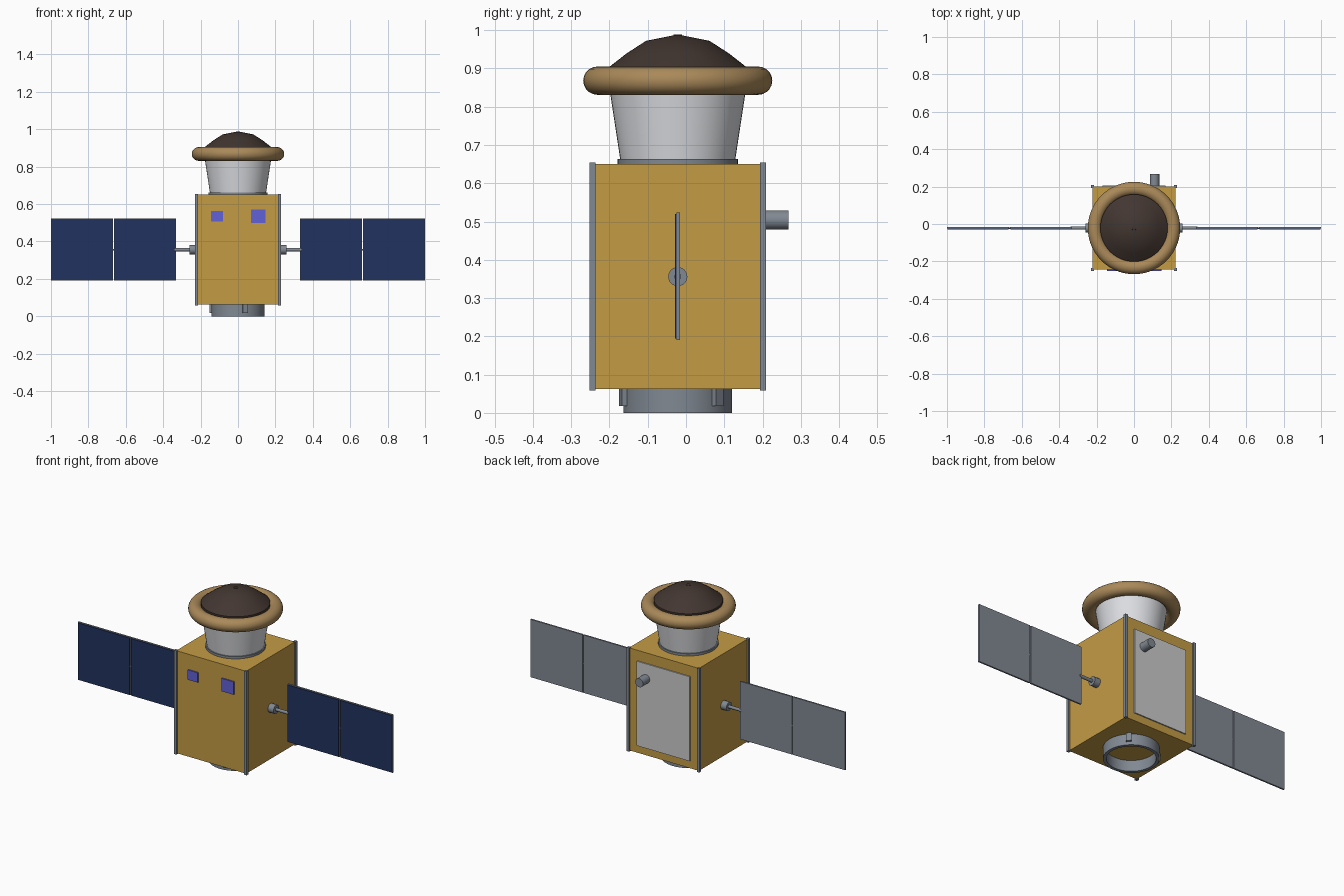
import bpy, math
from math import sin, cos, pi

if "Cube" in bpy.data.objects:
    bpy.data.objects.remove(bpy.data.objects["Cube"])

CY = -0.0215  # y of the main axis


def mat(name, r, g, b):
    m = bpy.data.materials.new(name)
    m.diffuse_color = (r, g, b, 1)
    m.use_nodes = True
    m.node_tree.nodes["Principled BSDF"].inputs["Base Color"].default_value = m.diffuse_color
    return m


GOLD = mat("gold_foil", 0.55, 0.33, 0.06)
STEEL = mat("steel", 0.22, 0.25, 0.29)
WHITE = mat("white_shell", 0.72, 0.73, 0.76)
TAN = mat("tan_fabric", 0.40, 0.25, 0.10)
BROWN = mat("brown_shield", 0.055, 0.037, 0.03)
NAVY = mat("solar_cells", 0.015, 0.032, 0.115)
VIOLET = mat("sensor_glass", 0.12, 0.12, 0.68)
RADIATOR = mat("radiator_grey", 0.6, 0.6, 0.6)


def finish(name, m, smooth=False):
    o = bpy.context.object
    o.name = name
    o.data.materials.append(m)
    if smooth:
        bpy.ops.object.shade_smooth_by_angle(angle=math.radians(35))
    return o


def box(name, lo, hi, m):
    bpy.ops.mesh.primitive_cube_add(size=1, location=[(a + b) / 2 for a, b in zip(lo, hi)])
    o = finish(name, m)
    o.scale = [b - a for a, b in zip(lo, hi)]
    return o


def rod(name, loc, r, length, rot, m):
    bpy.ops.mesh.primitive_cylinder_add(vertices=24, radius=r, depth=length, location=loc, rotation=rot)
    return finish(name, m, True)


def lathe(name, profile, m, closed=False, n=48):
    """Spin (radius, z) points about the main axis; end points get caps unless closed."""
    k = len(profile)
    verts = [(r * cos(2 * pi * i / n), r * sin(2 * pi * i / n), z) for i in range(n) for r, z in profile]
    faces = []
    for i in range(n):
        a, b = i * k, (i + 1) % n * k
        for j in range(k if closed else k - 1):
            j2 = (j + 1) % k
            faces.append((a + j, b + j, b + j2, a + j2))
    if not closed:
        faces.append([i * k for i in reversed(range(n))])
        faces.append([i * k + k - 1 for i in range(n)])
    me = bpy.data.meshes.new(name)
    me.from_pydata(verts, [], faces)
    o = bpy.data.objects.new(name, me)
    bpy.context.collection.objects.link(o)
    o.location.y = CY
    bpy.context.view_layer.objects.active = o
    bpy.ops.object.select_all(action='DESELECT')
    o.select_set(True)
    return finish(name, m, True)


# Bus body and corner posts
H = 0.222
box("body", (-H, CY - H, 0.062), (H, CY + H, 0.65), GOLD)
for sx in (-1, 1):
    for sy in (-1, 1):
        x, y, w = sx * 0.223, CY + sy * 0.223, 0.008
        box("corner_post", (x - w, y - w, 0.058), (x + w, y + w, 0.654), STEEL)

# Open adapter ring with three clamps
lathe("adapter_ring", [(0.142, 0), (0.142, 0.064), (0.125, 0.064), (0.125, 0)], STEEL, closed=True)
for deg in (45, 165, 285):
    a = math.radians(deg)
    x, y = 0.147 * cos(a), CY + 0.147 * sin(a)
    clamp = box("ring_clamp", (x - 0.008, y - 0.014, 0.018), (x + 0.008, y + 0.014, 0.064), STEEL)
    clamp.rotation_euler.z = a

# Upper module: flange, flared shell, inflated ring and heat shield dome
lathe("flange", [(0.157, 0.648), (0.157, 0.663)], STEEL)
lathe("flared_shell", [(0.150, 0.66), (0.182, 0.87)], WHITE)
bpy.ops.mesh.primitive_torus_add(location=(0, CY, 0.868), major_radius=0.21, minor_radius=0.037,
                                 major_segments=56, minor_segments=20)
finish("inflated_ring", TAN, True)
lathe("shield_dome", [(0.18, 0.868), (0.18, 0.903), (0.134, 0.939), (0.083, 0.972), (0.013, 0.986)], BROWN)
lathe("dome_cap", [(0.013, 0.98), (0.011, 0.988)], BROWN)

# Solar wings on both sides
for s in (-1, 1):
    rod("wing_hub", (s * 0.238, CY, 0.356), 0.025, 0.04, (0, pi / 2, 0), STEEL)
    rod("wing_boom", (s * 0.285, CY, 0.356), 0.009, 0.11, (0, pi / 2, 0), STEEL)
    rod("panel_hinge", (s * 0.664, CY, 0.356), 0.004, 0.02, (0, pi / 2, 0), STEEL)
    for a, b in ((0.332, 0.662), (0.667, 1.0)):
        x0, x1 = sorted((s * a, s * b))
        box("solar_panel", (x0, CY - 0.003, 0.191), (x1, CY + 0.006, 0.523), STEEL)
        box("solar_cells", (x0 + 0.003, CY - 0.007, 0.194), (x1 - 0.003, CY - 0.003, 0.520), NAVY)

# Front sensor windows
box("small_sensor", (-0.144, -0.251, 0.507), (-0.080, -0.24, 0.563), VIOLET)
box("large_sensor", (0.070, -0.251, 0.498), (0.148, -0.24, 0.572), VIOLET)

# Rear radiator and tracker tube
box("radiator", (-0.168, 0.198, 0.105), (0.168, 0.207, 0.59), RADIATOR)
rod("tracker_tube", (0.11, 0.233, 0.504), 0.025, 0.07, (pi / 2, 0, 0), STEEL)
